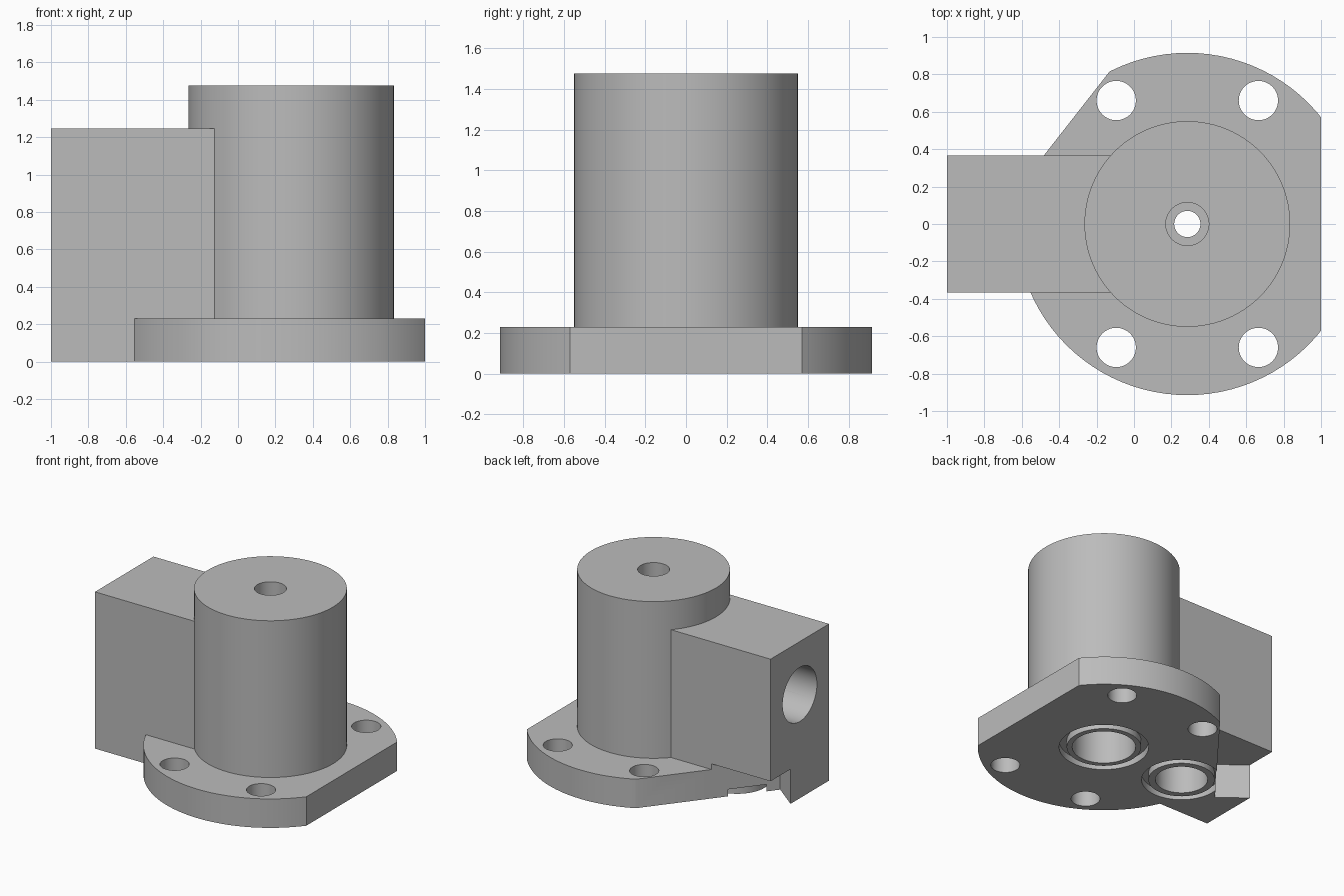
import bpy
import math
from mathutils import Vector

cube = bpy.data.objects.get("Cube")
if cube:
    bpy.data.objects.remove(cube, do_unlink=True)

AXIS_X = 0.285      # main cylinder axis
PORT_X = -0.45      # vertical port in the side block
SIDES = 96

metal = bpy.data.materials.new("plain_grey")
metal.use_nodes = True
grey = (0.5, 0.5, 0.5, 1)
metal.diffuse_color = grey
metal.node_tree.nodes["Principled BSDF"].inputs["Base Color"].default_value = grey


def cylinder(name, x, y, r, z0, z1):
    bpy.ops.mesh.primitive_cylinder_add(vertices=SIDES, radius=r, depth=z1 - z0,
                                        location=(x, y, (z0 + z1) / 2))
    ob = bpy.context.object
    ob.name = name
    return ob


def box(name, lo, hi):
    lo, hi = Vector(lo), Vector(hi)
    bpy.ops.mesh.primitive_cube_add(size=1, location=(lo + hi) / 2)
    ob = bpy.context.object
    ob.name = name
    ob.scale = hi - lo
    return ob


def combine(target, tool, operation):
    """Apply a boolean and throw the tool away."""
    tool.hide_render = True
    mod = target.modifiers.new(operation, "BOOLEAN")
    mod.operation = operation
    mod.solver = "EXACT"
    mod.object = tool
    bpy.context.view_layer.update()
    graph = bpy.context.evaluated_depsgraph_get()
    mesh = bpy.data.meshes.new_from_object(target.evaluated_get(graph))
    target.modifiers.clear()
    target.data = mesh
    bpy.data.objects.remove(tool, do_unlink=True)


def cut(tool):
    combine(body, tool, "DIFFERENCE")


# Mounting flange with a flat on its +x side
body = cylinder("valve_body", AXIS_X, 0, 0.915, 0, 0.23)
cut(box("flange_flat", (1, -1, -0.1), (1.5, 1, 0.5)))

# Upright cylinder and side block
combine(body, cylinder("main_cylinder", AXIS_X, 0, 0.55, 0, 1.475), "UNION")
combine(body, box("side_block", (-1, -0.367, 0), (0.1, 0.367, 1.245)), "UNION")

# Slanted corner cut through the flange and under the block
corner = Vector((-0.8, -0.04, 0))
angle = math.atan2(0.46, 0.36)
along = Vector((math.cos(angle), math.sin(angle), 0))
across = Vector((-along.y, along.x, 0))
slant = box("slant_cut", (0, 0, -0.1), (2, 1, 0.275))
slant.rotation_euler.z = angle
slant.location = corner + along + across * 0.5 + Vector((0, 0, 0.0875))
cut(slant)

# Bolt holes
for dx in (-0.38, 0.38):
    for y in (-0.66, 0.66):
        cut(cylinder("bolt_hole", AXIS_X + dx, y, 0.105, -0.1, 0.5))

# Seal grooves around the two lower ports
for x, outer, inner in ((AXIS_X, 0.325, 0.27), (PORT_X, 0.29, 0.24)):
    groove = cylinder("seal_groove", x, 0, outer, -0.1, 0.055)
    combine(groove, cylinder("groove_land", x, 0, inner, -0.2, 0.2), "DIFFERENCE")
    cut(groove)

# Stepped bore through the main cylinder
cut(cylinder("lower_bore", AXIS_X, 0, 0.23, -0.1, 0.95))
cut(cylinder("narrow_bore", AXIS_X, 0, 0.07, 0.9, 1.3))
cut(cylinder("upper_bore", AXIS_X, 0, 0.115, 1.2, 1.6))

# Vertical port meeting the port in the end face
cut(cylinder("vertical_port", PORT_X, 0, 0.19, -0.1, 0.825))
side_port = cylinder("side_port", 0, 0, 0.215, 0, 0.9)
side_port.rotation_euler.y = math.pi / 2
side_port.location = (-0.7, 0, 0.825)
cut(side_port)

# Surface finish
body.data.materials.clear()
body.data.materials.append(metal)
for face in body.data.polygons:
    face.material_index = 0
bpy.ops.object.select_all(action="DESELECT")
body.select_set(True)
bpy.context.view_layer.objects.active = body
bpy.ops.object.shade_smooth_by_angle(angle=math.radians(30))
